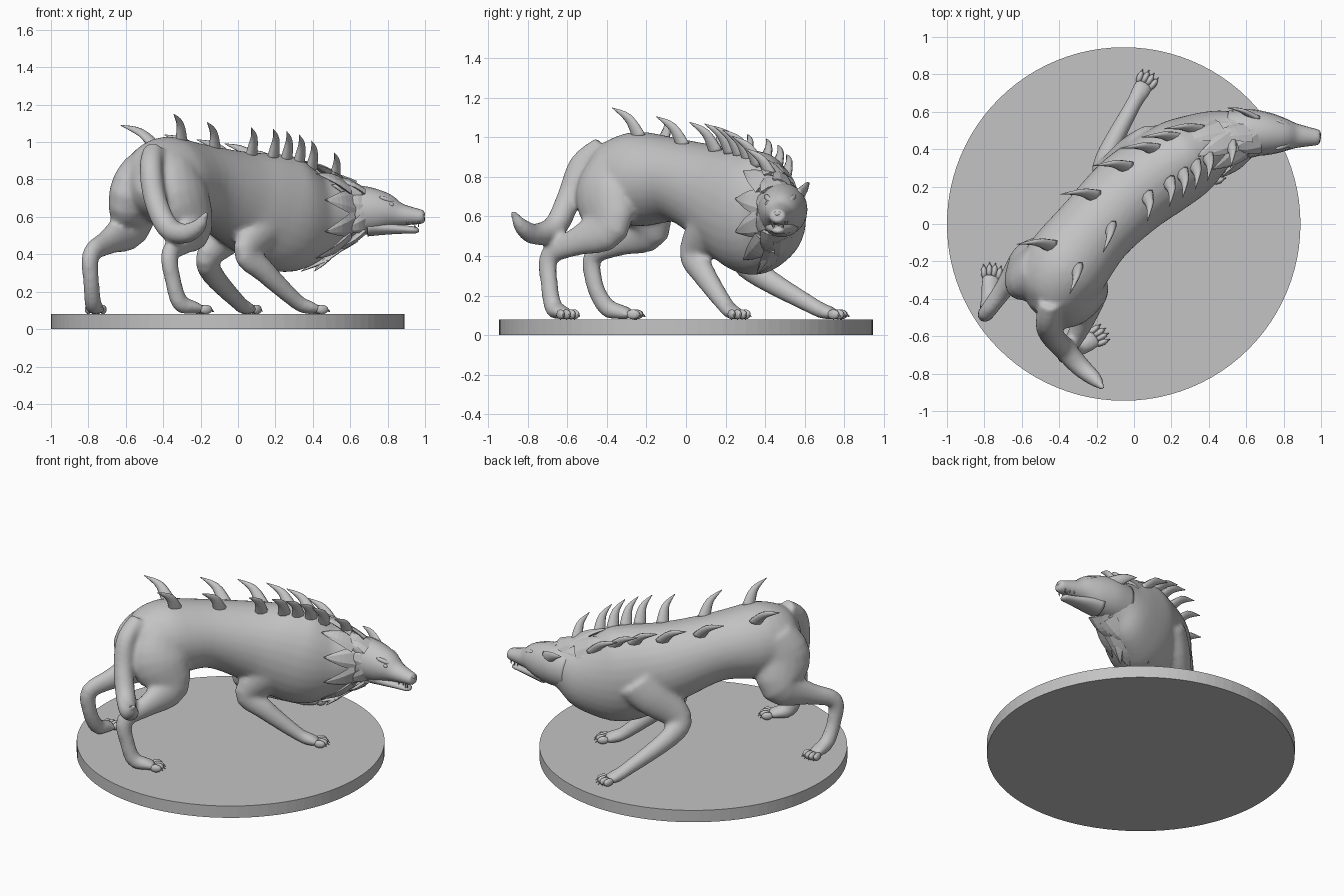
import bpy
import bmesh
import math
from mathutils import Vector, Matrix

cube = bpy.data.objects.get("Cube")
if cube:
    bpy.data.objects.remove(cube, do_unlink=True)

grey = bpy.data.materials.new("plain grey")
grey.use_nodes = True
colour = (0.55, 0.55, 0.55, 1)
grey.diffuse_color = colour
grey.node_tree.nodes["Principled BSDF"].inputs["Base Color"].default_value = colour

AHEAD = Vector((0.66, 0.75, 0))
LATERAL = Vector((0.75, -0.66, 0))
ACROSS = Vector((0, 1, 0))
UP = Vector((0, 0, 1))


def finish(bm, name, smooth=True):
    """Turn a bmesh into a named object with the shared material."""
    bmesh.ops.recalc_face_normals(bm, faces=bm.faces[:])
    for face in bm.faces:
        face.smooth = smooth
    mesh = bpy.data.meshes.new(name)
    bm.to_mesh(mesh)
    bm.free()
    mesh.materials.append(grey)
    obj = bpy.data.objects.new(name, mesh)
    bpy.context.scene.collection.objects.link(obj)
    return obj


def spline(rows, steps=4):
    """Catmull-Rom interpolation of (x, y, z, half width, half height) rows."""
    rows = [Vector(row) for row in rows]
    padded = [rows[0]] + rows + [rows[-1]]
    out = []
    for a, b, c, d in zip(padded, padded[1:], padded[2:], padded[3:]):
        for k in range(steps):
            t = k / steps
            out.append((b * 2 + (c - a) * t + (a * 2 - b * 5 + c * 4 - d) * t * t
                        + (b * 3 - a - c * 3 + d) * t ** 3) * 0.5)
    return out + [rows[-1]]


def loft(bm, rows, ref, sides=18):
    """Skin elliptical sections along a smooth path."""
    points = spline(rows)
    centres = [Vector(p[:3]) for p in points]
    last = len(points) - 1
    rings = []
    for i, p in enumerate(points):
        tangent = (centres[min(i + 1, last)] - centres[max(i - 1, 0)]).normalized()
        side = (ref - tangent * ref.dot(tangent)).normalized()
        rise = side.cross(tangent)
        ring = []
        for k in range(sides):
            angle = math.tau * k / sides
            offset = side * (math.cos(angle) * p[3]) + rise * (math.sin(angle) * p[4])
            ring.append(bm.verts.new(centres[i] + offset))
        rings.append(ring)
    for lower, upper in zip(rings, rings[1:]):
        for k in range(sides):
            j = (k + 1) % sides
            bm.faces.new((lower[k], lower[j], upper[j], upper[k]))
    bm.faces.new(rings[0][::-1])
    bm.faces.new(rings[-1])


def blob(bm, centre, direction, size):
    """Ellipsoid whose long axis follows a direction."""
    turn = Vector(direction).to_track_quat('X', 'Z').to_matrix().to_4x4()
    matrix = Matrix.Translation(centre) @ turn @ Matrix.Diagonal((*size, 1))
    bmesh.ops.create_uvsphere(bm, u_segments=12, v_segments=8, radius=1, matrix=matrix)


def horn(bm, base, tip, width, thick, ref, bulge, sides=6):
    """Curved taper from base to tip."""
    mid = (base + tip) / 2 + bulge
    loft(bm, [(*base, width, thick), (*mid, width * 0.62, thick * 0.62),
              (*tip, 0.002, 0.002)], ref, sides)


def add_limb(bm, name, joints, sizes, heading):
    """Leg with its paw added to bm; toes and claws become an object."""
    heading = Vector(heading).normalized()
    ankle = Vector(joints[-1])
    instep, end = ankle + heading * 0.07, ankle + heading * 0.125
    instep.z, end.z = 0.118, 0.105
    rows = [(*joint, *size) for joint, size in zip(joints, sizes)]
    rows += [(*instep, 0.052, 0.038), (*end, 0.052, 0.027)]
    loft(bm, rows, LATERAL)
    across = UP.cross(heading)
    toes = bmesh.new()
    for k in (-1.5, -0.5, 0.5, 1.5):
        out = (heading + across * k * 0.1).normalized()
        toe = end + across * k * 0.027 + heading * (0.03 - abs(k) * 0.012)
        blob(toes, toe, out, (0.036, 0.017, 0.025))
        horn(toes, toe + out * 0.025, toe + out * 0.045 - UP * 0.012,
             0.007, 0.007, UP, UP * 0.004)
    finish(toes, name + "_toes")


def on_head(x, z, side=0):
    """Point on the head's centre line, shifted sideways."""
    return Vector((x, 0.49 - (x - 0.6) * 0.07 + side, z))


# Round display base
bm = bmesh.new()
bmesh.ops.create_cone(bm, cap_ends=True, segments=96, radius1=0.945, radius2=0.945,
                      depth=0.08, matrix=Matrix.Translation((-0.055, 0, 0.04)))
finish(bm, "base", False)

# Torso and neck, from rump to throat
torso = [
    (-0.5, -0.48, 0.81, 0.06, 0.09), (-0.46, -0.41, 0.8, 0.17, 0.18),
    (-0.38, -0.25, 0.79, 0.23, 0.24), (-0.21, -0.03, 0.78, 0.215, 0.21),
    (-0.02, 0.16, 0.71, 0.23, 0.25), (0.14, 0.27, 0.65, 0.23, 0.3),
    (0.28, 0.36, 0.61, 0.22, 0.31), (0.42, 0.44, 0.605, 0.17, 0.245),
    (0.54, 0.475, 0.625, 0.13, 0.17), (0.64, 0.485, 0.63, 0.1, 0.12)]
body_mesh = bmesh.new()
loft(body_mesh, torso, LATERAL, 28)

# Hind legs: hip, thigh, knee, shank, hock, shin, ankle
hind = [(0.13, 0.16), (0.125, 0.185), (0.085, 0.13), (0.054, 0.072),
        (0.044, 0.054), (0.042, 0.046), (0.045, 0.048)]
add_limb(body_mesh, "far_hind", [
    (-0.47, -0.22, 0.84), (-0.54, -0.25, 0.71), (-0.58, -0.19, 0.55), (-0.69, -0.34, 0.47),
    (-0.785, -0.47, 0.4), (-0.785, -0.46, 0.25), (-0.775, -0.4, 0.14)], hind, (0.1, 1, 0))
add_limb(body_mesh, "near_hind", [
    (-0.35, -0.34, 0.84), (-0.31, -0.4, 0.71), (-0.24, -0.4, 0.55), (-0.29, -0.56, 0.47),
    (-0.365, -0.69, 0.4), (-0.345, -0.69, 0.25), (-0.31, -0.67, 0.14)], hind, (1, 0.6, 0))

# Front legs: shoulder, upper arm, elbow, forearm, wrist
front = [(0.09, 0.15), (0.085, 0.13), (0.062, 0.085), (0.055, 0.064), (0.044, 0.043)]
add_limb(body_mesh, "near_front", [
    (0.27, 0.22, 0.68), (0.18, 0.14, 0.58), (0.045, 0.04, 0.42), (0.14, 0.09, 0.31),
    (0.31, 0.2, 0.15)], front, (1, 0.55, 0))
add_limb(body_mesh, "far_front", [
    (0.06, 0.42, 0.66), (-0.02, 0.38, 0.55), (-0.15, 0.29, 0.4), (-0.14, 0.38, 0.3),
    (0, 0.645, 0.145)], front, (0.5, 0.9, 0))

# Tail hanging down and curling up at the tip
tail = [(-0.45, -0.42, 0.95, 0.06), (-0.465, -0.53, 0.86, 0.062), (-0.445, -0.59, 0.7, 0.062),
        (-0.38, -0.66, 0.55, 0.062), (-0.29, -0.76, 0.51, 0.056),
        (-0.21, -0.83, 0.55, 0.042), (-0.165, -0.88, 0.63, 0.012)]
loft(body_mesh, [(*row, row[-1]) for row in tail], Vector((1, -0.3, 0.2)))

# Torso, legs and tail fused into one skin
body = finish(body_mesh, "body")
remesh = body.modifiers.new("fuse", 'REMESH')
remesh.mode = 'VOXEL'
remesh.voxel_size = 0.013
remesh.use_smooth_shade = True
soften = body.modifiers.new("soften", 'SMOOTH')
soften.factor = 0.5
soften.iterations = 12

# Head with tapering muzzle, nose, brows and eyes
skull = [(0.5, 0.63, 0.11, 0.13), (0.61, 0.635, 0.125, 0.135), (0.71, 0.632, 0.115, 0.125),
         (0.79, 0.627, 0.094, 0.1), (0.86, 0.613, 0.068, 0.064),
         (0.93, 0.605, 0.052, 0.047), (0.985, 0.6, 0.04, 0.036), (0.997, 0.6, 0.022, 0.02)]
bm = bmesh.new()
loft(bm, [(*on_head(x, z), w, h) for x, z, w, h in skull], ACROSS, 20)
blob(bm, on_head(0.985, 0.615), (1, 0, 0), (0.015, 0.022, 0.016))
for s in (-1, 1):
    blob(bm, on_head(0.8, 0.69, s * 0.058), (1, -s * 0.4, -0.4), (0.05, 0.016, 0.014))
    blob(bm, on_head(0.82, 0.665, s * 0.066), (1, -s * 0.4, -0.3), (0.015, 0.01, 0.01))
finish(bm, "head")

# Lower jaw
jaw = [(0.7, 0.55, 0.085, 0.055), (0.8, 0.54, 0.066, 0.035), (0.89, 0.533, 0.044, 0.023),
       (0.95, 0.53, 0.031, 0.018), (0.965, 0.533, 0.014, 0.009)]
bm = bmesh.new()
loft(bm, [(*on_head(x, z), w, h) for x, z, w, h in jaw], ACROSS)
finish(bm, "lower_jaw")

# Teeth
bm = bmesh.new()
for s in (-1, 1):
    for x, drop in ((0.965, 0.03), (0.935, 0.02), (0.905, 0.02)):
        root = on_head(x, 0.576, s * (0.028 + (0.965 - x) * 0.2))
        horn(bm, root, root - UP * drop, 0.006, 0.006, ACROSS, UP * 0)
    root = on_head(0.945, 0.54, s * 0.022)
    horn(bm, root, root + UP * 0.03, 0.005, 0.005, ACROSS, UP * 0)
finish(bm, "teeth")

# Swept-back ears
for s, name in ((-1, "near_ear"), (1, "far_ear")):
    bm = bmesh.new()
    horn(bm, on_head(0.65, 0.7, s * 0.08), on_head(0.5, 0.77, s * 0.125),
         0.045, 0.02, Vector((0.5, 0, 1)), (ACROSS * s + UP) * 0.012, 8)
    finish(bm, name)

# Mane of overlapping pointed tufts, each ring sweeping back between two sections
sections = spline(torso)
bm = bmesh.new()
for start, end, count in ((35, 29, 9), (31, 25, 11)):
    fore, aft = sections[start], sections[end]
    for k in range(count):
        angle = math.tau * (k + 0.5) / count
        side, rise = LATERAL * math.cos(angle), UP * math.sin(angle)
        base = Vector(fore[:3]) + side * fore[3] + rise * fore[4]
        tip = Vector(aft[:3]) + side * aft[3] + rise * aft[4]
        around = UP * math.cos(angle) - LATERAL * math.sin(angle)
        horn(bm, base, tip, 0.075, 0.022, around, (side + rise) * 0.014)
# Pointed chest tuft
horn(bm, Vector((0.52, 0.46, 0.48)), Vector((0.41, 0.36, 0.31)), 0.07, 0.035,
     LATERAL, UP * -0.015)
finish(bm, "mane_tufts", False)

# Curved back spines: a far row, a pair over the hips and a row over the near shoulder
far_sweep = LATERAL * -0.15 - AHEAD * 0.12 + UP * 0.12
hip_sweep = LATERAL * 0.06 - AHEAD * 0.13 + UP * 0.15
near_sweep = LATERAL * 0.09 - AHEAD * 0.1 + UP * 0.15
for name, stations, lean, sweep in (
        ("far_spines", (9, 14, 18, 22, 25, 28), 32, far_sweep),
        ("hip_spines", (9, 13), -14, hip_sweep),
        ("near_spines", (17, 20, 22, 24, 26, 30), -16, near_sweep)):
    bm = bmesh.new()
    for station in stations:
        p = sections[station]
        angle = math.radians(lean)
        root = (Vector(p[:3]) - LATERAL * (math.sin(angle) * p[3])
                + UP * (math.cos(angle) * p[4] - 0.02))
        horn(bm, root, root + sweep, 0.025, 0.042, LATERAL, UP * 0.02 + AHEAD * 0.02, 8)
    finish(bm, name)
